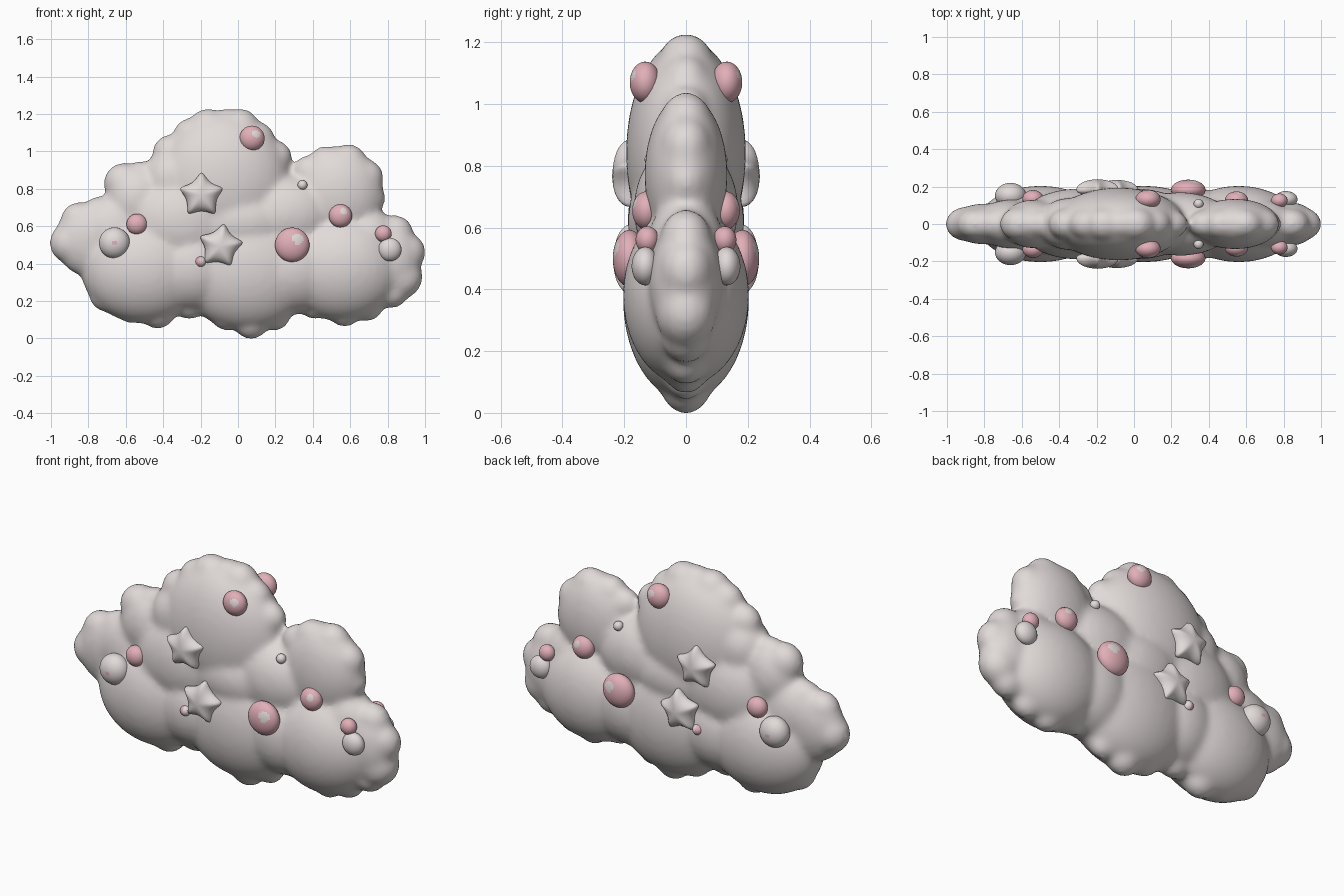
import bpy, bmesh, math
from mathutils import Matrix, Vector

if "Cube" in bpy.data.objects:
    bpy.data.objects.remove(bpy.data.objects["Cube"])


def material(name, rgb):
    m = bpy.data.materials.new(name)
    m.use_nodes = True
    m.diffuse_color = (*rgb, 1)
    m.node_tree.nodes["Principled BSDF"].inputs["Base Color"].default_value = (*rgb, 1)
    return m


white = material("warm white", (0.75, 0.70, 0.69))
pink = material("soft pink", (0.76, 0.43, 0.48))


def add_object(name, bm, mats):
    bmesh.ops.recalc_face_normals(bm, faces=bm.faces)
    for f in bm.faces:
        f.smooth = True
    mesh = bpy.data.meshes.new(name)
    bm.to_mesh(mesh)
    bm.free()
    for m in mats:
        mesh.materials.append(m)
    ob = bpy.data.objects.new(name, mesh)
    bpy.context.collection.objects.link(ob)
    return ob


def ellipsoid(bm, centre, radii, u=32, v=20):
    mat = Matrix.Translation(centre) @ Matrix.Diagonal((*radii, 1))
    bmesh.ops.create_uvsphere(bm, u_segments=u, v_segments=v, radius=1, matrix=mat)


# Cloud body: large puffs, then fillers (x, z, half width, half depth, half height)
puffs = [
    (-0.80, 0.53, 0.18, 0.11, 0.20), (-0.54, 0.74, 0.17, 0.13, 0.19),
    (-0.08, 0.84, 0.36, 0.195, 0.37), (0.54, 0.77, 0.24, 0.135, 0.26),
    (0.82, 0.42, 0.16, 0.12, 0.21), (-0.50, 0.37, 0.34, 0.205, 0.29),
    (0.05, 0.37, 0.37, 0.205, 0.33), (0.56, 0.38, 0.32, 0.205, 0.29),
    (0.25, 0.66, 0.28, 0.17, 0.22), (-0.30, 0.62, 0.32, 0.19, 0.27),
    (-0.35, 0.85, 0.16, 0.14, 0.17), (-0.24, 0.38, 0.24, 0.195, 0.24),
    (0.31, 0.38, 0.24, 0.195, 0.25), (-0.66, 0.57, 0.20, 0.13, 0.20),
    (0.69, 0.52, 0.17, 0.13, 0.18), (0.02, 0.62, 0.30, 0.19, 0.20),
]
# Rim lumps (x, z, radius)
lumps = [
    (-0.90, 0.51, 0.11), (-0.85, 0.63, 0.10), (-0.74, 0.66, 0.10),
    (-0.61, 0.83, 0.11), (-0.52, 0.86, 0.09), (-0.36, 0.99, 0.10),
    (-0.25, 1.08, 0.10), (-0.16, 1.12, 0.11), (-0.06, 1.13, 0.10),
    (0.01, 1.12, 0.11), (0.10, 1.06, 0.10), (0.20, 0.97, 0.09),
    (0.38, 0.89, 0.09), (0.47, 0.93, 0.10), (0.59, 0.94, 0.10),
    (0.68, 0.86, 0.10), (0.70, 0.75, 0.09), (0.84, 0.56, 0.10),
    (0.90, 0.46, 0.105), (0.87, 0.33, 0.12), (0.82, 0.26, 0.10),
    (0.69, 0.18, 0.09), (0.57, 0.15, 0.09), (0.41, 0.18, 0.08),
    (0.20, 0.12, 0.08), (0.07, 0.095, 0.10), (-0.06, 0.13, 0.09),
    (-0.26, 0.19, 0.09), (-0.43, 0.15, 0.10), (-0.57, 0.17, 0.09),
    (-0.70, 0.24, 0.10), (-0.75, 0.34, 0.09),
]
bm = bmesh.new()
for x, z, rx, ry, rz in puffs:
    ellipsoid(bm, (x, 0, z), (rx, ry, rz))
for x, z, r in lumps:
    ellipsoid(bm, (x, 0, z), (r, r * 0.85, r), 16, 12)
cloud = add_object("cloud_body", bm, [white])
remesh = cloud.modifiers.new("Blend", 'REMESH')
remesh.mode = 'VOXEL'
remesh.voxel_size = 0.014
remesh.use_smooth_shade = True
soften = cloud.modifiers.new("Soften", 'SMOOTH')
soften.factor = 0.5
soften.iterations = 20


# Beads on both faces, some with a spot of the other colour:
# spot is the sideways and upward lean of its direction, and its cosine limit
def bead(name, x, z, r, y, ry, mats, spot=None):
    for side, label in ((-1, "front"), (1, "back")):
        bm = bmesh.new()
        ellipsoid(bm, (0, 0, 0), (1, 1, 1), 40, 28)
        if spot:
            aim = Vector((spot[0], side, spot[1])).normalized()
            for f in bm.faces:
                f.material_index = int(f.calc_center_median().normalized().dot(aim) > spot[2])
        bm.transform(Matrix.Translation((x, side * y, z)) @ Matrix.Diagonal((r, ry, r, 1)))
        add_object(f"{name}_{label}", bm, mats)


pinks, whites = [pink, white], [white, pink]
bead("top_pink_bead", 0.075, 1.07, 0.067, 0.132, 0.05, pinks, (0.42, 0.42, 0.945))
bead("right_pink_bead", -0.54, 0.61, 0.056, 0.135, 0.046, pinks)
bead("left_pink_bead", 0.548, 0.655, 0.062, 0.128, 0.046, pinks, (0.3, 0.5, 0.955))
bead("large_pink_bead", 0.29, 0.50, 0.092, 0.183, 0.054, pinks, (0.4, 0.4, 0.945))
bead("side_pink_bead", 0.777, 0.56, 0.044, 0.125, 0.038, pinks)
bead("tiny_pink_bead", -0.20, 0.41, 0.029, 0.178, 0.03, pinks, (9, 0, 0.05))
bead("large_white_bead", -0.66, 0.51, 0.083, 0.152, 0.068, whites, (0, 0, 0.99))
bead("side_white_bead", 0.812, 0.475, 0.062, 0.132, 0.044, whites)
bead("tiny_white_bead", 0.345, 0.82, 0.026, 0.108, 0.026, whites)


# Puffy domed five-pointed stars on both faces; the tips bend back to the cloud
def star(name, x, z, y, turn):
    for side, label in ((-1, "front"), (1, "back")):
        bm = bmesh.new()
        rings = []
        for scale, depth in ((0.72, -0.034), (1, -0.024), (1, 0.004), (0.72, 0.034)):
            ring = []
            for i in range(10):
                a = math.radians(90 + turn + 36 * i)
                r = scale * (0.066 if i % 2 else 0.154)
                ring.append(bm.verts.new((x + r * math.cos(a), side * (y + depth), z + r * math.sin(a))))
            rings.append(ring)
        for a, b in zip(rings, rings[1:]):
            for i in range(10):
                j = (i + 1) % 10
                bm.faces.new((a[i], a[j], b[j], b[i]))
        for ring, depth in ((rings[0], -0.042), (rings[-1], 0.052)):
            tip = bm.verts.new((x, side * (y + depth), z))
            for i in range(10):
                bm.faces.new((ring[i], ring[(i + 1) % 10], tip))
        ob = add_object(f"{name}_{label}", bm, [white])
        round_off = ob.modifiers.new("Round", 'SUBSURF')
        round_off.levels = round_off.render_levels = 2


star("upper_star", -0.195, 0.765, 0.193, 0)
star("lower_star", -0.093, 0.492, 0.19, -8)
